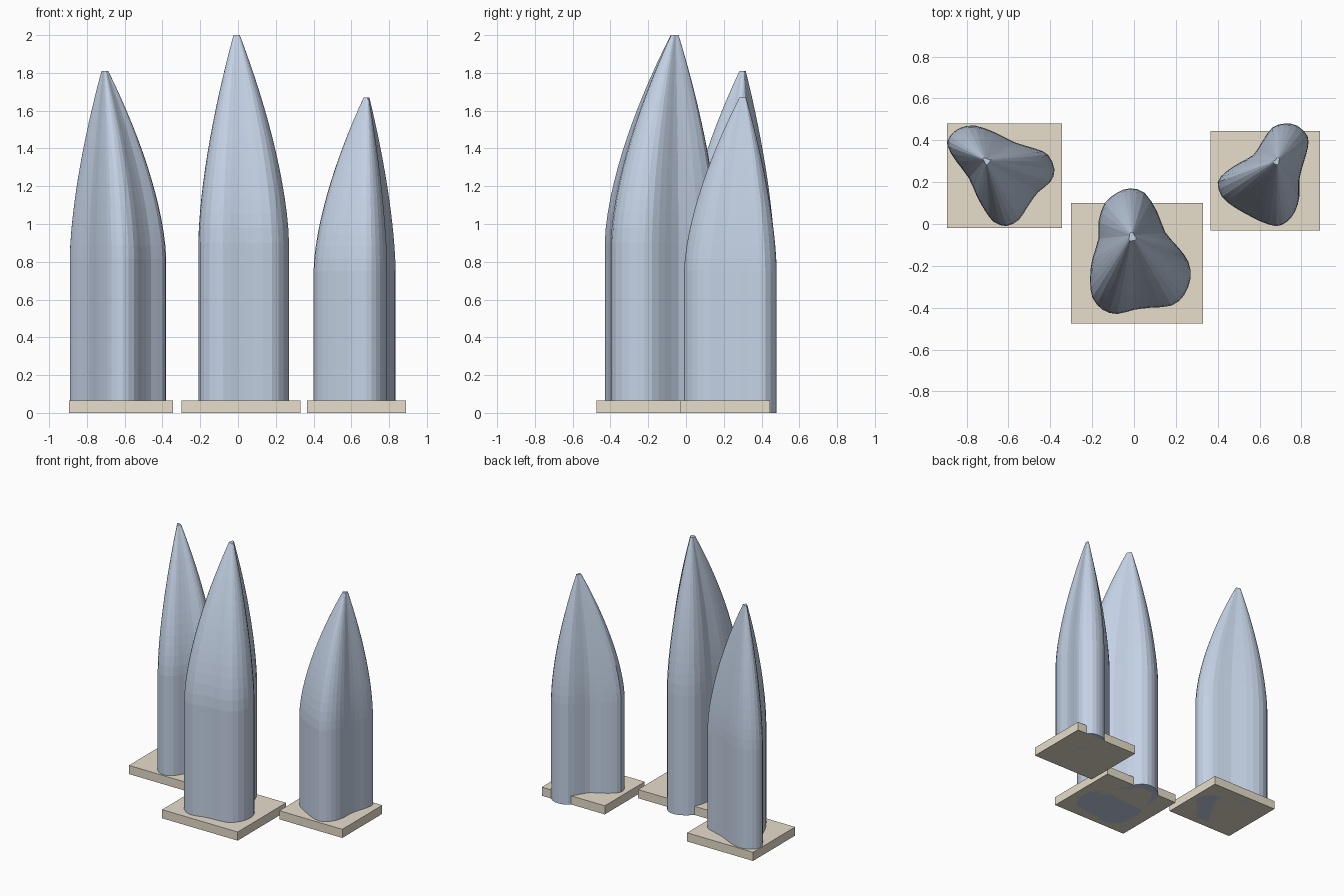
import bpy, bmesh
from mathutils import Vector

if "Cube" in bpy.data.objects:
    bpy.data.objects.remove(bpy.data.objects["Cube"])


def material(name, colour):
    m = bpy.data.materials.new(name)
    m.diffuse_color = (*colour, 1)
    m.use_nodes = True
    m.node_tree.nodes["Principled BSDF"].inputs["Base Color"].default_value = m.diffuse_color
    return m


glass = material("blue_glass", (0.55, 0.64, 0.78))
stone = material("beige_stone", (0.80, 0.73, 0.60))


def finish(bm, name, mat):
    bmesh.ops.recalc_face_normals(bm, faces=bm.faces)
    me = bpy.data.meshes.new(name)
    bm.to_mesh(me)
    bm.free()
    me.materials.append(mat)
    ob = bpy.data.objects.new(name, me)
    bpy.context.collection.objects.link(ob)
    return ob


def smooth_outline(flat):
    """Closed Catmull-Rom curve through points given in hundredths, one extra point per span."""
    p = [Vector((flat[i], flat[i + 1])) / 100 for i in range(0, len(flat), 2)]
    out = []
    for i in range(len(p)):
        a, b, c, d = p[i - 1], p[i], p[(i + 1) % len(p)], p[(i + 2) % len(p)]
        out += [b, (9 * (b + c) - a - d) / 16]
    return out


def tower(name, outline, apex, height, steps=14):
    pts, tip = smooth_outline(outline), Vector(apex)
    shoulder = 0.45 * height
    # straight shaft, then a curved taper towards the off-centre tip
    levels = [(0, 1)]
    for k in range(steps + 1):
        t = k / steps
        levels.append((shoulder + t * (height - shoulder), 1 - 0.93 * t ** 1.6))
    bm = bmesh.new()
    rings = []
    for z, s in levels:
        rings.append([bm.verts.new((*(tip + (q - tip) * s), z)) for q in pts])
    n = len(pts)
    for lo, hi in zip(rings, rings[1:]):
        for i in range(n):
            j = (i + 1) % n
            bm.faces.new((lo[i], lo[j], hi[j], hi[i]))
    bm.faces.new(rings[-1])
    bm.faces.new(rings[0][::-1])
    finish(bm, name, glass)


def slab(name, x0, x1, y0, y1, h=0.065):
    bm = bmesh.new()
    bmesh.ops.create_cube(bm, size=1)
    for v in bm.verts:
        v.co = ((x0 + x1) / 2 + v.co.x * (x1 - x0),
                (y0 + y1) / 2 + v.co.y * (y1 - y0),
                (v.co.z + 0.5) * h)
    finish(bm, name, stone)


# Three-lobed towers
tower("centre_tower",
      [-2, 17, -8, 15, -14, 10, -17, 1, -17, -7, -20, -17, -21, -26, -20, -35,
       -15, -41, -8, -43, 0, -41, 8, -40, 18, -39, 24, -34, 27, -26, 26, -18,
       21, -11, 15, -4, 11, 6, 5, 15], (-0.01, -0.055), 2.0)
tower("left_tower",
      [-76, 47, -83, 46, -88, 42, -89, 37, -85, 30, -79, 22, -75, 13, -71, 6,
       -67, 1, -61, -1, -55, 2, -51, 8, -46, 15, -40, 20, -38, 26, -41, 33,
       -47, 36, -57, 39, -67, 44], (-0.71, 0.305), 1.81)
tower("right_tower",
      [72, 48, 78, 47, 83, 42, 83, 36, 81, 29, 79, 21, 79, 13, 77, 6, 73, 1,
       68, -1, 61, 1, 55, 4, 48, 8, 42, 13, 40, 20, 44, 25, 50, 29, 57, 33,
       61, 39, 66, 46], (0.685, 0.305), 1.67)

# Ground slabs
slab("centre_base", -0.30, 0.33, -0.475, 0.10)
slab("left_base", -0.895, -0.345, -0.02, 0.48)
slab("right_base", 0.365, 0.89, -0.03, 0.445)
